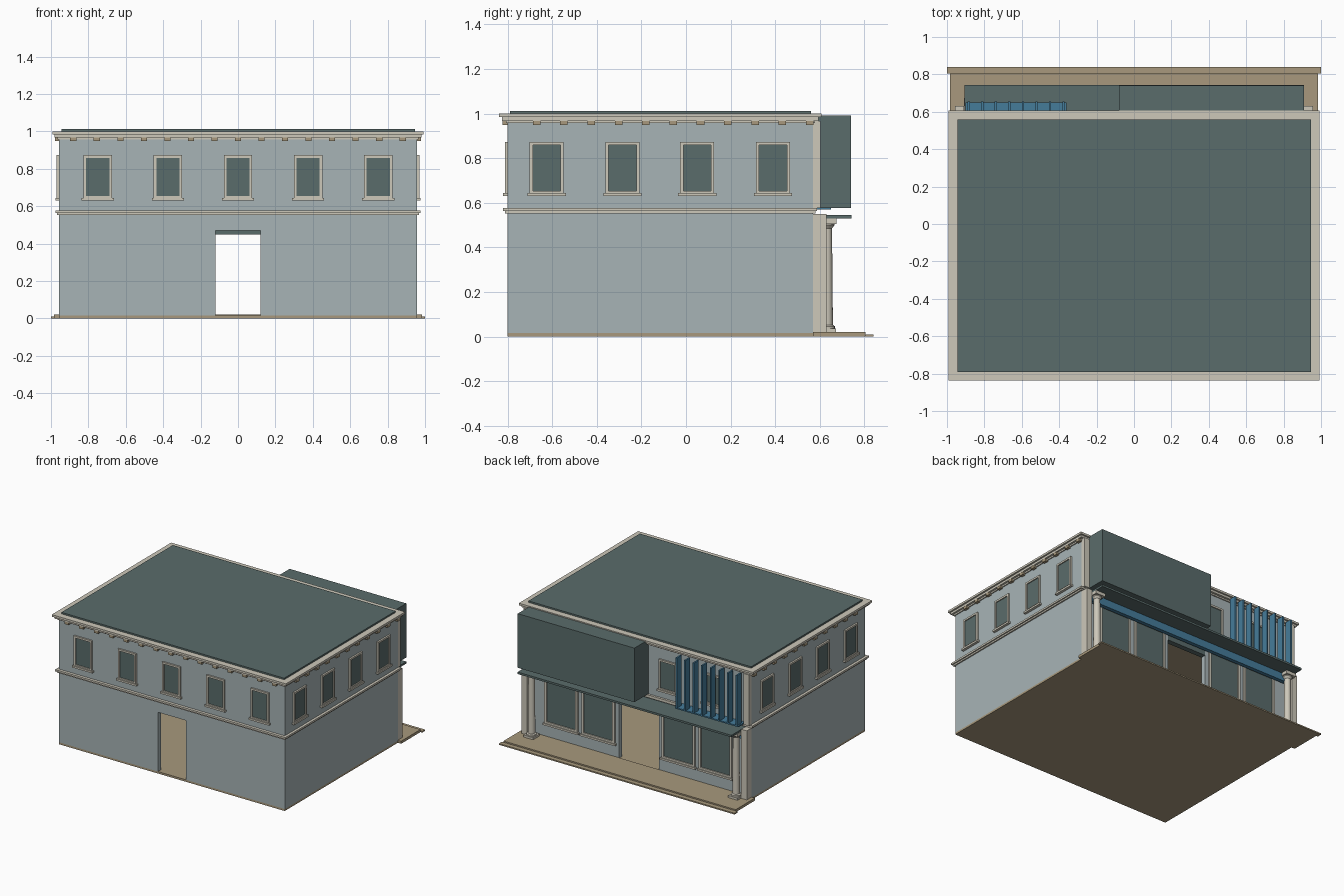
import bpy, bmesh, math
from mathutils import Matrix

if "Cube" in bpy.data.objects:
    bpy.data.objects.remove(bpy.data.objects["Cube"])


def make_mat(name, hexa):
    m = bpy.data.materials.new(name)
    rgb = [int(hexa[i:i + 2], 16) / 255 for i in (0, 2, 4)]
    lin = [c / 12.92 if c <= 0.04045 else ((c + 0.055) / 1.055) ** 2.4 for c in rgb]
    m.diffuse_color = (*lin, 1)
    m.use_nodes = True
    m.node_tree.nodes["Principled BSDF"].inputs["Base Color"].default_value = m.diffuse_color
    return m


WALL = make_mat("pale grey blue wall", "a7b4b6")
DARK = make_mat("dark slate", "5a6c6b")
CREAM = make_mat("cream trim", "cdc8ba")
TAN = make_mat("tan stone", "a8997d")
BLUE = make_mat("blue metal", "457c9a")


def boxes(name, mat, items):
    """One object from a list of (x0, x1, y0, y1, z0, z1) blocks."""
    bm = bmesh.new()
    for x0, x1, y0, y1, z0, z1 in items:
        m = Matrix.Translation(((x0 + x1) / 2, (y0 + y1) / 2, (z0 + z1) / 2)) @ \
            Matrix.Diagonal((x1 - x0, y1 - y0, z1 - z0, 1))
        bmesh.ops.create_cube(bm, size=1, matrix=m)
    me = bpy.data.meshes.new(name)
    bm.to_mesh(me)
    bm.free()
    me.materials.append(mat)
    ob = bpy.data.objects.new(name, me)
    bpy.context.collection.objects.link(ob)
    return ob


def ring(x, y0, y1, z0, z1, t):
    """Four blocks forming a rectangular hoop of width t."""
    return [(-x, x, y0, y0 + t, z0, z1), (-x, x, y1 - t, y1, z0, z1),
            (-x, -x + t, y0 + t, y1 - t, z0, z1), (x - t, x, y0 + t, y1 - t, z0, z1)]


X, YF, YB, T = 0.957, -0.80, 0.57, 0.04

# Ground slab, porch and step
boxes("floor_slab", TAN, [(-X, X, YF, YB, 0, 0.015)])
boxes("porch", TAN, [(-0.985, 0.985, YB, 0.805, 0, 0.02)])
boxes("porch_step", TAN, [(-1, 1, 0.805, 0.84, 0, 0.01)])

# Walls with the front doorway and the wide back opening
boxes("side_walls", WALL, [(s * X - (T if s > 0 else 0), s * X + (T if s < 0 else 0),
                            YF, YB, 0.015, 0.96) for s in (-1, 1)])
XI = X - T
boxes("front_wall", WALL, [(-XI, -0.12, YF, YF + T, 0.015, 0.96),
                           (0.12, XI, YF, YF + T, 0.015, 0.96),
                           (-0.12, 0.12, YF, YF + T, 0.47, 0.96)])
boxes("back_wall", WALL, [(-XI, -0.17, YB - T, YB, 0.015, 0.96),
                          (0.17, XI, YB - T, YB, 0.015, 0.96),
                          (-0.17, 0.17, YB - T, YB, 0.555, 0.96)])
boxes("back_opening_header", DARK, [(-0.17, 0.17, YB - T, YB, 0.45, 0.555)])
boxes("upper_floor", TAN, [(-XI, XI, YF + T, YB - T, 0.535, 0.56)])

# Belt course between the storeys
boxes("belt_course", CREAM, ring(0.967, -0.812, 0.58, 0.552, 0.563, 0.04)
      + ring(0.977, -0.822, 0.587, 0.563, 0.577, 0.05))

# Cornice, brackets and roof
boxes("cornice", CREAM, ring(0.965, -0.808, 0.578, 0.957, 0.968, 0.05)
      + ring(0.98, -0.825, 0.595, 0.968, 0.984, 0.06)
      + ring(0.993, -0.838, 0.608, 0.984, 1.0, 0.07))
brackets = []
for i in range(15):
    x = -0.88 + i * 1.76 / 14
    brackets.append((x - 0.017, x + 0.017, -0.823, YF, 0.948, 0.968))
for i in range(11):
    y = -0.67 + i * 0.1225
    for a, b in ((-0.979, -X), (X, 0.979)):
        brackets.append((a, b, y - 0.017, y + 0.017, 0.948, 0.968))
boxes("cornice_brackets", TAN, brackets)
boxes("roof", DARK, [(-0.945, 0.945, -0.79, 0.56, 0.975, 1.012)])


def window(name, pos, angle, w, z0, z1, b=0.014):
    """Framed window with a sill, built facing -y and then turned into place."""
    h = w / 2
    place = Matrix.Translation((*pos, 0)) @ Matrix.Rotation(angle, 4, 'Z')
    frame = [(-h, -h + b, -0.013, 0, z0, z1), (h - b, h, -0.013, 0, z0, z1),
             (-h + b, h - b, -0.013, 0, z1 - b, z1), (-h + b, h - b, -0.013, 0, z0, z0 + b),
             (-h - 0.01, h + 0.01, -0.02, 0, z0 - 0.01, z0 + 0.004)]
    boxes(name + "_frame", CREAM, frame).matrix_world = place
    boxes(name + "_pane", DARK,
          [(-h + b, h - b, -0.005, 0.002, z0 + b, z1 - b)]).matrix_world = place


# Upper windows on every side
for i in range(5):
    window("front_window", (-0.75 + i * 0.375, YF), 0, 0.152, 0.64, 0.873)
for y in (-0.625, -0.285, 0.05, 0.39):
    window("right_window", (X, y), math.pi / 2, 0.152, 0.64, 0.873)
    window("left_window", (-X, y), -math.pi / 2, 0.152, 0.64, 0.873)
for x in (-0.25, -0.62):
    window("back_window", (x, YB), math.pi, 0.152, 0.64, 0.873)

# Large ground floor windows facing the porch
for x in (-0.655, -0.34, 0.34, 0.655):
    window("porch_window", (x, YB), math.pi, 0.28, 0.12, 0.5, 0.018)

# Corner pilasters, wider on the ground floor
pil = []
for a, b in ((-X, -0.91), (0.91, X)):
    pil += [(a, b, YB, 0.63, 0.02, 0.55), (a, b, YB, 0.604, 0.577, 0.968)]
boxes("corner_pilasters", CREAM, pil)


# Round porch columns with square base and capital blocks
def column(x, y):
    prof = [(0.036, 0.035), (0.036, 0.046), (0.027, 0.052), (0.023, 0.485),
            (0.034, 0.5), (0.034, 0.508)]
    bm = bmesh.new()
    n = 16
    rows = [[bm.verts.new((x + r * math.cos(2 * math.pi * k / n),
                           y + r * math.sin(2 * math.pi * k / n), z)) for k in range(n)]
            for r, z in prof]
    for lo, hi in zip(rows, rows[1:]):
        for k in range(n):
            bm.faces.new((lo[k], lo[(k + 1) % n], hi[(k + 1) % n], hi[k]))
    me = bpy.data.meshes.new("porch_column")
    bm.to_mesh(me)
    bm.free()
    me.materials.append(CREAM)
    ob = bpy.data.objects.new("porch_column", me)
    bpy.context.collection.objects.link(ob)
    bpy.context.view_layer.objects.active = ob
    ob.select_set(True)
    bpy.ops.object.shade_smooth_by_angle(angle=math.radians(35))
    ob.select_set(False)
    boxes("column_blocks", CREAM, [(x - 0.04, x + 0.04, y - 0.04, y + 0.04, 0.02, 0.036),
                                   (x - 0.042, x + 0.042, y - 0.042, y + 0.042, 0.506, 0.53)])


for s in (-1, 1):
    column(s * 0.868, 0.632)

# Porch canopy and its supporting beam
boxes("canopy", DARK, [(-0.905, 0.91, YB, 0.742, 0.53, 0.545)])
boxes("canopy_beam", BLUE, [(-0.9, 0.9, 0.59, 0.62, 0.472, 0.53)])

# Projecting upper volume and the sunshade fins beside it
boxes("upper_bay", DARK, [(-0.08, 0.91, YB, 0.74, 0.577, 0.992)])
boxes("sunshade_fins", BLUE, [(-0.89 + i * 0.0725, -0.878 + i * 0.0725, 0.6, 0.655, 0.577, 0.965)
                              for i in range(8)])
boxes("sunshade_rail", BLUE, [(-0.9, -0.36, YB, 0.65, 0.57, 0.58)])
